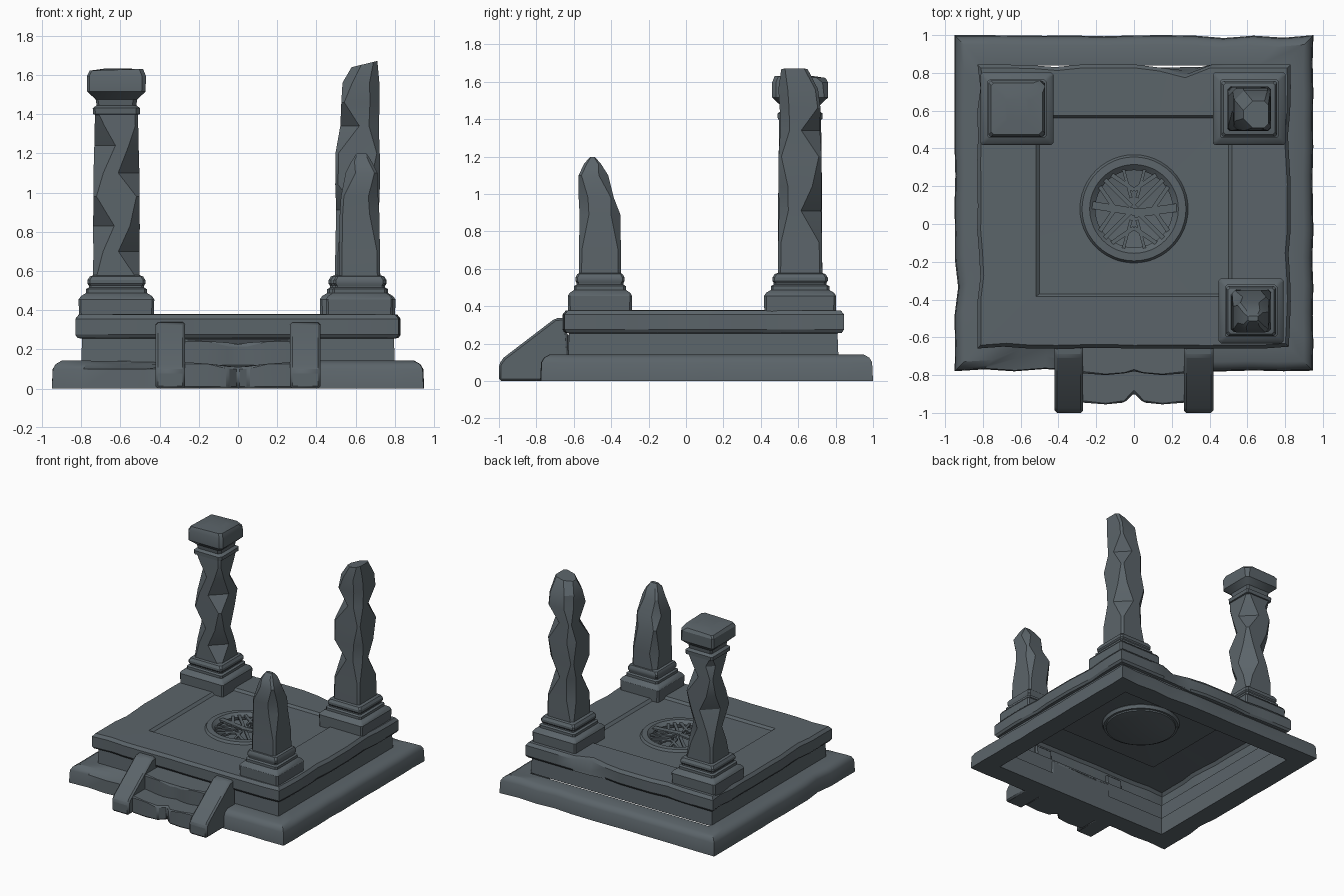
import bpy, bmesh, math, random
from mathutils import Vector

if "Cube" in bpy.data.objects:
    bpy.data.objects.remove(bpy.data.objects["Cube"])

random.seed(4)
stone = bpy.data.materials.new("dark slate stone")
stone.diffuse_color = (0.105, 0.128, 0.143, 1)
stone.use_nodes = True
stone.node_tree.nodes["Principled BSDF"].inputs["Base Color"].default_value = stone.diffuse_color


def finish(name, bm, bevel=0.0):
    bmesh.ops.recalc_face_normals(bm, faces=bm.faces)
    me = bpy.data.meshes.new(name)
    bm.to_mesh(me)
    bm.free()
    me.materials.append(stone)
    ob = bpy.data.objects.new(name, me)
    bpy.context.collection.objects.link(ob)
    bpy.ops.object.select_all(action='DESELECT')
    ob.select_set(True)
    bpy.context.view_layer.objects.active = ob
    bpy.ops.object.shade_smooth_by_angle(angle=math.radians(32))
    if bevel:
        m = ob.modifiers.new("worn edges", 'BEVEL')
        m.width, m.segments = bevel, 1
    return ob


def loft(name, loops, start=True, end=True, ring=False):
    bm = bmesh.new()
    rows = [[bm.verts.new(p) for p in lp] for lp in loops]
    pairs = list(zip(rows, rows[1:])) + ([(rows[-1], rows[0])] if ring else [])
    for a, b in pairs:
        n = len(a)
        for i in range(n):
            bm.faces.new((a[i], a[(i + 1) % n], b[(i + 1) % n], b[i]))
    if start and not ring:
        bm.faces.new(rows[0][::-1])
    if end and not ring:
        bm.faces.new(rows[-1])
    return finish(name, bm)


def prism(name, outline, lift, bevel=0.012, sag=0.0):
    """Extrude a 3D outline by a vector; sag lowers the middle of the top."""
    bm = bmesh.new()
    f = bm.faces.new([bm.verts.new(p) for p in outline])
    ext = bmesh.ops.extrude_face_region(bm, geom=[f])
    for v in ext['geom']:
        if isinstance(v, bmesh.types.BMVert):
            v.co += Vector(lift)
            if sag and abs(v.co.x) < 0.1:
                v.co.z -= sag
    return finish(name, bm, bevel)


N = 12


def rect(x0, x1, y0, y1, z, wear=None, dent=0.0):
    """Counter-clockwise rectangle, N points per side, starting at the -x -y corner."""
    pts = []
    c = [(x0, y0), (x1, y0), (x1, y1), (x0, y1)]
    for s in range(4):
        a, b = c[s], c[(s + 1) % 4]
        for i in range(N):
            t = i / N
            x, y = a[0] + (b[0] - a[0]) * t, a[1] + (b[1] - a[1]) * t
            w = wear[s * N + i] if wear else 0
            if s in (1, 3) or i == 0:
                x -= math.copysign(w, x)
            if s in (0, 2) or i == 0:
                y -= math.copysign(w, y)
            if dent and s == 2 and abs(x - 0.28) < 0.06:
                y -= dent
            pts.append((x, y, z))
    return pts


def circle(r, z, cy=0.08):
    return [(r * math.cos(a), cy + r * math.sin(a), z)
            for a in (math.radians(225 + 360 * i / (4 * N)) for i in range(4 * N))]


def wear_list(amount):
    return [amount * random.choice((0, 0.1, 0.25, 1)) * random.random() for _ in range(4 * N)]


# bottom course: a hollow frame of worn stones
w1 = wear_list(0.022)
B = lambda o, z, w=w1: rect(-0.95 + o, 0.95 - o, -0.78 + o, 1 - o, z, w)
lip = B(0.02, 0.125)
top = B(0.05, 0.142)
for i in (2, 3):            # broken front edge on the left
    for lp, d in ((lip, 0.05), (top, 0.07)):
        x, y, z = lp[i]
        lp[i] = (x, y + d, z - 0.02)
loft("bottom_course", [B(0.16, 0, None), B(0, 0), B(0.005, 0.10), lip, top, B(0.16, 0.14, None)], ring=True)

# upper platform: recessed wall, overhanging slab, sunken floor and round basin
w2 = wear_list(0.018)
P = lambda o, z, w=w2, d=0.0: rect(-0.83 + o, 0.83 - o, -0.66 + o, 0.845 - o, z, w, d)
loft("platform", [
    P(0.03, 0.13, None), P(0.035, 0.255, None), P(0.012, 0.258), P(0, 0.275, w2, 0.03),
    P(0, 0.355, w2, 0.05), P(0.018, 0.378, w2, 0.05),
    rect(-0.52, 0.52, -0.385, 0.575, 0.38), rect(-0.5, 0.5, -0.37, 0.56, 0.362),
    circle(0.27, 0.36), circle(0.26, 0.32), circle(0.15, 0.30), circle(0.03, 0.295)],
    start=False)

# round basin rim
loft("basin_rim", [circle(0.29, 0.355), circle(0.275, 0.378), circle(0.235, 0.38),
                   circle(0.205, 0.355), circle(0.21, 0.33), circle(0.28, 0.33)], ring=True)


# basin tracery: spokes, crossing braces and one fallen beam
def bar(name, p, q, w=0.011, z=0.352):
    p, q = Vector((*p, z)), Vector((*q, z))
    s = (q - p).normalized().cross(Vector((0, 0, 1))) * w
    prism(name, [p - s, p + s, q + s, q - s], (0, 0, 0.014), 0)


def polar(r, deg):
    return (r * math.cos(math.radians(deg)), 0.08 + r * math.sin(math.radians(deg)))


for k in range(4):
    c = 45 + 90 * k
    bar("tracery_spoke", polar(0.02, c), polar(0.22, c))
    bar("tracery_brace_a", polar(0.1, c - 45), polar(0.215, c - 12))
    bar("tracery_brace_b", polar(0.1, c + 45), polar(0.215, c + 12))
for k in (75, 105, 255, 285):
    bar("tracery_mullion", polar(0.06, k), polar(0.215, k), 0.008)
bar("fallen_beam_left", (-0.22, 0.1), (0.03, 0.06), 0.02, 0.356)
bar("fallen_beam_right", (0.0, 0.055), (0.25, 0.09), 0.022, 0.358)

# stair cheeks and two worn steps
for x0, wd in ((-0.42, 0.15), (0.265, 0.155)):
    side = [(-1, 0), (-1, 0.09), (-0.975, 0.125), (-0.70, 0.335), (-0.64, 0.34), (-0.62, 0)]
    prism("stair_cheek", [(x0, y, z) for y, z in side], (wd, 0, 0))
for name, yf, yb, h, notch in (("lower_step", -0.955, -0.64, 0.135, 0.06), ("upper_step", -0.80, -0.62, 0.25, 0.02)):
    prism(name, [(x, y, 0) for x, y in (
        (-0.28, yf + 0.01), (-0.15, yf), (-0.05, yf + 0.01), (0, yf + notch), (0.05, yf + 0.01),
        (0.15, yf), (0.28, yf + 0.01), (0.28, yb), (0, yb), (-0.28, yb))], (0, 0, h), 0.01, 0.025)


# pillars
def square(cx, cy, hx, hy, z, chips, tilt=(0, 0)):
    """Square section with a separately chipped amount at each corner."""
    pts = []
    for (sx, sy), c in zip(((1, 1), (-1, 1), (-1, -1), (1, -1)), chips):
        pair = [(sx * hx, sy * max(hy - c, 0.0)), (sx * max(hx - c, 0.0), sy * hy)]
        if sx * sy < 0:
            pair.reverse()
        for x, y in pair:
            # keep paired points distinct on deep chips
            pts.append((cx + x + 0.001 * sx, cy + y + 0.001 * sy, z + tilt[0] * x + tilt[1] * y))
    return pts


def pillar_foot(name, cx, cy, s):
    prof = [(0.19, 0.36), (0.192, 0.455), (0.18, 0.472), (0.155, 0.487), (0.155, 0.507), (0.14, 0.515),
            (0.14, 0.525), (0.147, 0.535), (0.147, 0.553), (0.135, 0.572), (0.11, 0.58)]
    loft(name, [square(cx, cy, h * s, h * s, z, (0.012,) * 4) for h, z in prof])


def shaft(name, cx, cy, levels, tilt=(0, 0)):
    loops = [square(cx + dx, cy + dy, hx, hy, z, ch, tilt if k == len(levels) - 1 else (0, 0))
             for k, (z, hx, hy, dx, dy, ch) in enumerate(levels)]
    loft(name, loops)


L, M, H = 0.015, 0.05, 0.108     # light, medium and heavy chips

# complete pillar at the back left
pillar_foot("back_left_foot", -0.62, 0.61, 1.0)
shaft("back_left_shaft", -0.62, 0.61, [
    (0.56, 0.118, 0.118, 0, 0, (L, L, L, L)),
    (0.70, 0.117, 0.117, 0, 0, (M, L, M, H)),
    (0.83, 0.118, 0.117, 0, 0, (H, M, H, M)),
    (0.98, 0.116, 0.116, 0, 0, (M, H, L, L)),
    (1.10, 0.116, 0.115, 0, 0, (L, M, M, H)),
    (1.24, 0.112, 0.113, 0, 0, (H, L, H, M)),
    (1.34, 0.110, 0.112, 0, 0, (M, M, M, L)),
    (1.41, 0.108, 0.11, 0, 0, (L, L, L, L))])
loft("back_left_capital", [square(-0.62, 0.61, h, h, z, (c, 0.012, 0.012, 0.02), t) for h, z, c, t in (
    (0.105, 1.395, 0.01, (0, 0)), (0.118, 1.40, 0.01, (0, 0)), (0.12, 1.43, 0.01, (0, 0)),
    (0.10, 1.445, 0.01, (0, 0)), (0.105, 1.475, 0.01, (0, 0)), (0.148, 1.515, 0.02, (0, 0)),
    (0.149, 1.595, 0.03, (0, 0)), (0.135, 1.622, 0.05, (0.03, -0.03)), (0.06, 1.632, 0.02, (0, 0)))])

# broken tall pillar at the back right
pillar_foot("back_right_foot", 0.61, 0.61, 1.0)
shaft("back_right_shaft", 0.61, 0.61, [
    (0.56, 0.115, 0.118, 0, 0, (L, L, L, L)),
    (0.74, 0.112, 0.116, 0, 0, (L, M, L, L)),
    (0.91, 0.108, 0.112, 0, 0, (H, M, H, M)),
    (1.04, 0.113, 0.114, 0, 0, (M, L, L, M)),
    (1.20, 0.112, 0.114, 0, 0, (L, M, L, L)),
    (1.34, 0.097, 0.105, 0.01, 0, (0.1, L, 0.1, M)),
    (1.46, 0.097, 0.108, 0.015, 0, (L, M, L, M)),
    (1.56, 0.093, 0.105, 0.017, -0.01, (L, M, M, M)),
    (1.655, 0.065, 0.07, 0.035, -0.03, (0.02, M, M, 0.02))], (0.25, 0))

# short broken pillar at the front right
pillar_foot("front_right_foot", 0.62, -0.46, 0.89)
shaft("front_right_shaft", 0.62, -0.46, [
    (0.52, 0.105, 0.112, 0, 0, (L, L, L, L)),
    (0.70, 0.103, 0.111, 0, 0, (L, M, L, L)),
    (0.89, 0.10, 0.108, 0, 0, (M, L, L, M)),
    (0.98, 0.094, 0.093, 0, -0.02, (L, M, L, M)),
    (1.10, 0.08, 0.078, 0.01, -0.035, (M, L, M, L)),
    (1.16, 0.05, 0.045, 0.01, -0.04, (L, L, L, L)),
    (1.198, 0.025, 0.012, 0.01, -0.04, (0.005,) * 4)])
